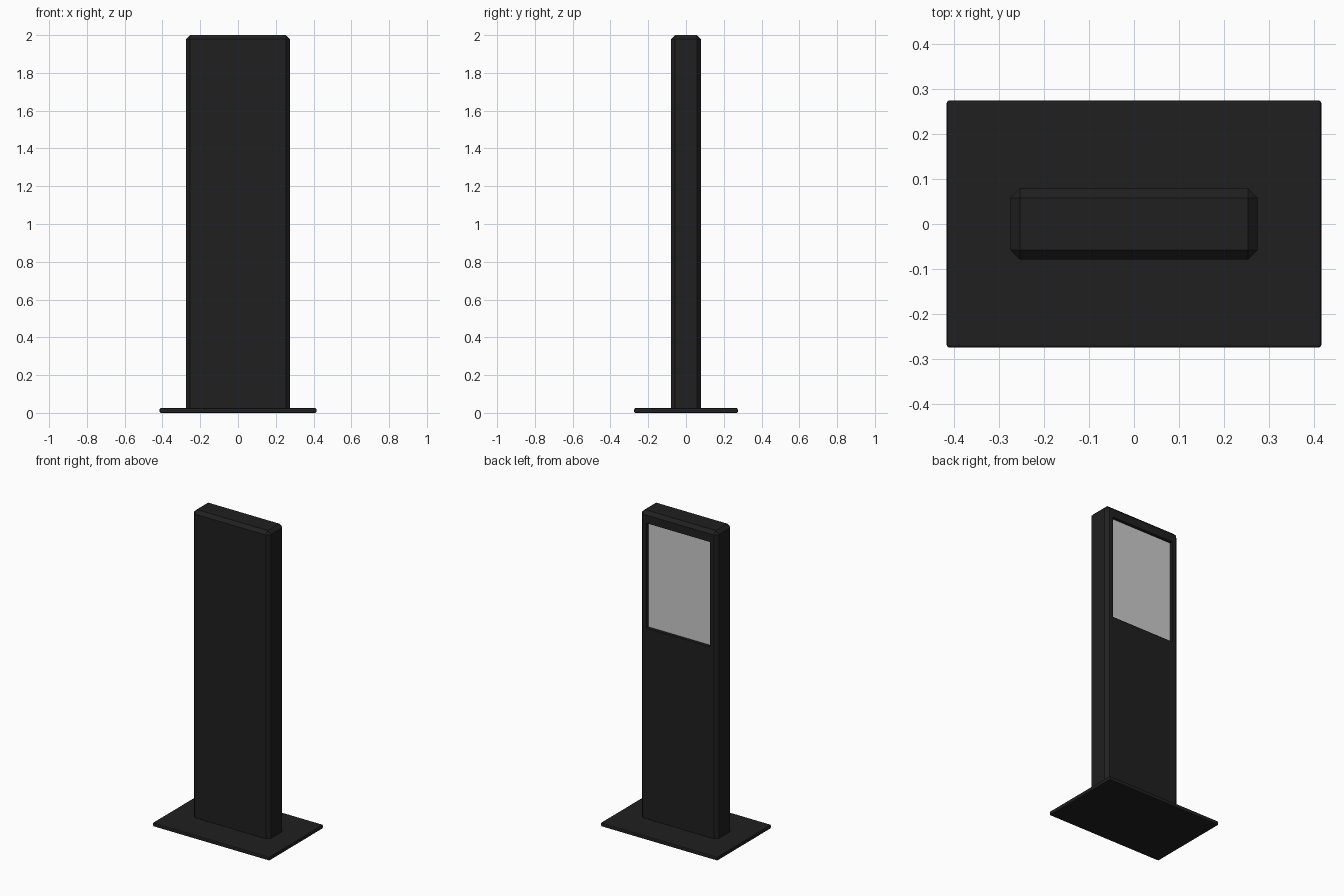
import bpy, bmesh
from mathutils import Vector

if "Cube" in bpy.data.objects:
    bpy.data.objects.remove(bpy.data.objects["Cube"])

dark = bpy.data.materials.new("matte_black")
dark.diffuse_color = (0.014, 0.014, 0.014, 1)
dark.use_nodes = True
dark.node_tree.nodes["Principled BSDF"].inputs["Base Color"].default_value = dark.diffuse_color


def box(name, lo, hi, mat=None, bevel=0.0, segments=1, keep_bottom=False):
    """Box between two corners with optionally bevelled edges."""
    lo, hi = Vector(lo), Vector(hi)
    bm = bmesh.new()
    bmesh.ops.create_cube(bm, size=1)
    for v in bm.verts:
        v.co = (lo + hi) / 2 + v.co * (hi - lo)
    if bevel:
        edges = [e for e in bm.edges
                 if not (keep_bottom and all(v.co.z < lo.z + 1e-4 for v in e.verts))]
        bmesh.ops.bevel(bm, geom=edges, offset=bevel, segments=segments,
                        profile=0.5, affect='EDGES', clamp_overlap=True)
    mesh = bpy.data.meshes.new(name)
    bm.to_mesh(mesh)
    bm.free()
    obj = bpy.data.objects.new(name, mesh)
    bpy.context.collection.objects.link(obj)
    if mat:
        mesh.materials.append(mat)
    return obj


# Floor plate
box("base_plate", (-0.415, -0.274, 0), (0.415, 0.274, 0.025), dark, 0.006, 2)

# Upright housing with chamfered edges
housing = box("housing", (-0.274, -0.079, 0.02), (0.274, 0.079, 2.0), dark,
              0.021, keep_bottom=True)

# Shallow display recess in the back face
cutter = box("recess_cutter", (-0.226, 0.058, 1.253), (0.226, 0.2, 1.927), dark)
cutter.hide_render = True
cutter.display_type = 'WIRE'
cut = housing.modifiers.new("display_recess", 'BOOLEAN')
cut.operation = 'DIFFERENCE'
cut.solver = 'EXACT'
cut.object = cutter

# Display panel filling the recess floor
box("display_panel", (-0.2255, 0.052, 1.2535), (0.2255, 0.06, 1.9265))
